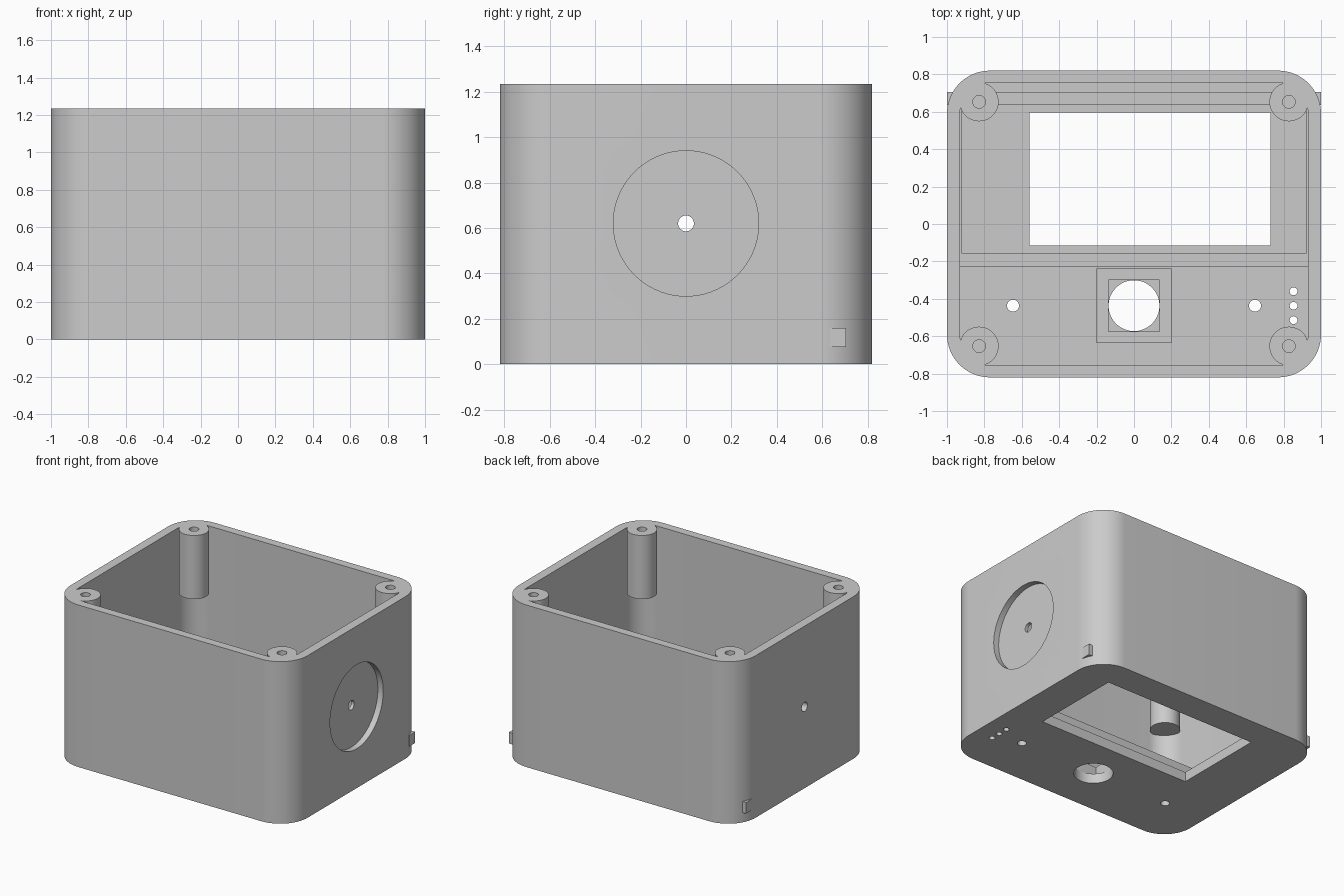
import bpy, bmesh, math
from mathutils import Matrix, Vector

if "Cube" in bpy.data.objects:
    bpy.data.objects.remove(bpy.data.objects["Cube"], do_unlink=True)

H = 1.235        # case height
FLOOR = 0.075    # floor thickness
RAIL = 0.16      # top of the floor ribs

grey = bpy.data.materials.new("plain_grey")
grey.use_nodes = True
grey.diffuse_color = (0.6, 0.6, 0.6, 1)
grey.node_tree.nodes["Principled BSDF"].inputs["Base Color"].default_value = (0.6, 0.6, 0.6, 1)


def finish(name, bm):
    bmesh.ops.recalc_face_normals(bm, faces=bm.faces)
    mesh = bpy.data.meshes.new(name)
    bm.to_mesh(mesh)
    bm.free()
    mesh.materials.append(grey)
    obj = bpy.data.objects.new(name, mesh)
    bpy.context.collection.objects.link(obj)
    return obj


def box(name, x0, x1, y0, y1, z0, z1):
    bm = bmesh.new()
    size = Matrix.Diagonal((x1 - x0, y1 - y0, z1 - z0, 1))
    centre = Matrix.Translation(((x0 + x1) / 2, (y0 + y1) / 2, (z0 + z1) / 2))
    bmesh.ops.create_cube(bm, size=1, matrix=centre @ size)
    return finish(name, bm)


def cylinder(name, centre, radius, length, axis="Z", sides=48):
    bm = bmesh.new()
    turn = Matrix.Rotation(math.pi / 2, 4, "Y") if axis == "X" else Matrix()
    bmesh.ops.create_cone(bm, cap_ends=True, segments=sides, radius1=radius, radius2=radius,
                          depth=length, matrix=Matrix.Translation(centre) @ turn)
    return finish(name, bm)


def rounded_block(name, hx, hy, r, z0, z1, steps=16):
    bm = bmesh.new()
    verts = []
    for i, (sx, sy) in enumerate([(1, 1), (-1, 1), (-1, -1), (1, -1)]):
        for k in range(steps + 1):
            a = math.pi / 2 * (i + k / steps)
            verts.append(bm.verts.new((sx * (hx - r) + r * math.cos(a),
                                       sy * (hy - r) + r * math.sin(a), z0)))
    face = bm.faces.new(verts)
    top = bmesh.ops.extrude_face_region(bm, geom=[face])["geom"]
    bmesh.ops.translate(bm, vec=Vector((0, 0, z1 - z0)),
                        verts=[v for v in top if isinstance(v, bmesh.types.BMVert)])
    return finish(name, bm)


def combine(target, tools, operation):
    """Apply boolean tools to the target and remove them."""
    for tool in tools:
        tool.hide_render = True
        mod = target.modifiers.new("join", "BOOLEAN")
        mod.operation, mod.solver, mod.object = operation, "EXACT", tool
        bpy.context.view_layer.objects.active = target
        bpy.ops.object.modifier_apply(modifier=mod.name)
        bpy.data.objects.remove(tool, do_unlink=True)


def smooth(obj):
    bpy.ops.object.select_all(action="DESELECT")
    obj.select_set(True)
    bpy.context.view_layer.objects.active = obj
    bpy.ops.object.shade_smooth_by_angle(angle=math.radians(30))


# Open-topped case shell
case = rounded_block("case", 1, 0.82, 0.23, 0, H)
combine(case, [rounded_block("cavity", 0.93, 0.755, 0.16, FLOOR, H + 0.1)], "DIFFERENCE")

# Screw posts hanging in the four corners, with blind screw holes
corners = [(sx * 0.828, sy * 0.653) for sx in (-1, 1) for sy in (-1, 1)]
combine(case, [cylinder("post", (x, y, (0.75 + H) / 2), 0.104, H - 0.75)
               for x, y in corners], "UNION")
cutters = [cylinder("screw_hole", (x, y, H), 0.034, 0.7, sides=24) for x, y in corners]

# Floor openings: screen window, stick hole, button holes and lamp holes
cutters.append(box("window", -0.56, 0.73, -0.115, 0.595, -0.1, 0.2))
cutters.append(cylinder("stick_hole", (0, -0.437, 0), 0.136, 0.4))
cutters += [cylinder("button_hole", (x, -0.437, 0), 0.032, 0.4, sides=24) for x in (-0.647, 0.647)]
cutters += [cylinder("lamp_hole", (0.853, -0.437 + d, 0), 0.021, 0.4, sides=20)
            for d in (-0.077, 0, 0.077)]

# Round side recess and the cable hole through both side walls
cutters.append(cylinder("side_recess", (1, 0, 0.62), 0.32, 0.09, "X", 72))
cutters.append(cylinder("cable_hole", (0, 0, 0.62), 0.035, 2.4, "X", 24))
combine(case, cutters, "DIFFERENCE")
smooth(case)

# Ribs around the screen; the rear one pokes through the rounded corners
box("front_screen_rail", -0.95, 0.95, -0.23, -0.155, FLOOR - 0.01, RAIL)
box("rear_screen_rail", -1, 1, 0.635, 0.705, FLOOR, RAIL)
for side, s in (("right", -1), ("left", 1)):
    xs = sorted((s * 0.922, s * 0.95))
    box(side + "_screen_ledge", *xs, -0.16, 0.64, FLOOR - 0.01, RAIL)

# Square collar around the stick hole
collar = box("stick_collar", -0.2, 0.2, -0.637, -0.237, FLOOR - 0.01, RAIL)
combine(collar, [box("collar_hole", -0.137, 0.137, -0.574, -0.3, 0, 0.3)], "DIFFERENCE")
